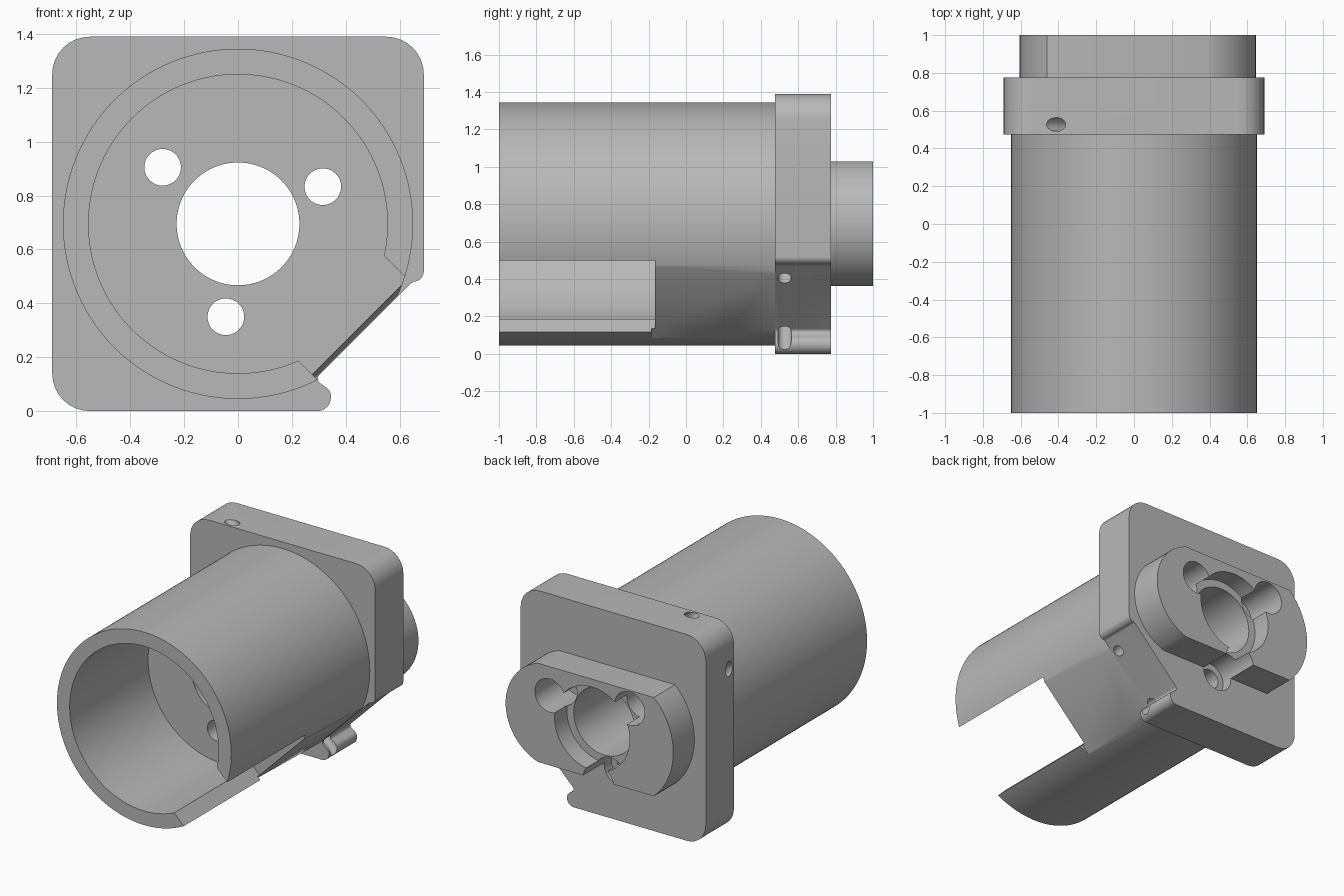
import bpy, bmesh, math
from mathutils import Vector, Matrix

if "Cube" in bpy.data.objects:
    bpy.data.objects.remove(bpy.data.objects["Cube"])

AXIS_Z = 0.695          # height of the tube axis
FLOOR = -0.165          # bottom of the tube bore
R2 = math.sqrt(0.5)

grey = bpy.data.materials.new("machined grey")
grey.use_nodes = True
grey.diffuse_color = (0.48, 0.48, 0.48, 1)
grey.node_tree.nodes["Principled BSDF"].inputs["Base Color"].default_value = (0.48, 0.48, 0.48, 1)


def arc(cx, cz, r, a0, a1, n):
    angles = [math.radians(a0 + (a1 - a0) * i / n) for i in range(n + 1)]
    return [(cx + r * math.cos(a), cz + r * math.sin(a)) for a in angles]


def circle(cx, cz, r, n=96):
    return arc(cx, cz, r, 0, 360, n)[:-1]


def rounded(corners, n=8):
    """Outline from (x, z, radius) corners."""
    out = []
    for i, (x, z, r) in enumerate(corners):
        p = Vector((x, z))
        u = (Vector(corners[i - 1][:2]) - p).normalized()
        v = (Vector(corners[(i + 1) % len(corners)][:2]) - p).normalized()
        half = u.angle(v) / 2
        c = p + (u + v).normalized() * r / math.sin(half)
        a, b = (p + d * r / math.tan(half) - c for d in (u, v))
        a0, a1 = math.atan2(a.y, a.x), math.atan2(b.y, b.x)
        sweep = (a1 - a0 + math.pi) % (2 * math.pi) - math.pi
        out += arc(c.x, c.y, r, math.degrees(a0), math.degrees(a0 + sweep), n)
    return out


def finish(name, bm):
    bmesh.ops.recalc_face_normals(bm, faces=bm.faces)
    mesh = bpy.data.meshes.new(name)
    bm.to_mesh(mesh)
    bm.free()
    mesh.materials.append(grey)
    ob = bpy.data.objects.new(name, mesh)
    bpy.context.collection.objects.link(ob)
    return ob


def prism(name, outline, y0, y1, end_outline=None):
    """Loft an x-z outline along y."""
    bm = bmesh.new()
    a = [bm.verts.new((x, y0, z)) for x, z in outline]
    b = [bm.verts.new((x, y1, z)) for x, z in end_outline or outline]
    bm.faces.new(a)
    bm.faces.new(b[::-1])
    for i in range(len(a)):
        j = (i + 1) % len(a)
        bm.faces.new((a[i], b[i], b[j], a[j]))
    return finish(name, bm)


def tilted_box(t0, t1, n0, n1):
    """Rectangle turned 45 degrees: t runs up the cut face, n points out of it."""
    return [((t + n) * R2, AXIS_Z + (t - n) * R2)
            for t, n in ((t0, n0), (t1, n0), (t1, n1), (t0, n1))]


def combine(target, other, operation):
    mod = target.modifiers.new(operation.lower(), 'BOOLEAN')
    mod.operation, mod.solver, mod.object = operation, 'EXACT', other
    other.hide_render = True
    bpy.context.view_layer.objects.active = target
    bpy.ops.object.modifier_apply(modifier=mod.name)
    bpy.data.objects.remove(other)


# Tube with a slightly tapering flat on its lower side
housing = prism("housing", circle(0, AXIS_Z, 0.65, 160), -1, 0.5)
flat = prism("flat_cutter", tilted_box(-0.5, 0.5, 0.59, 1), FLOOR - 0.02, 0.55,
             tilted_box(-0.5, 0.5, 0.61, 1))
combine(housing, flat, 'DIFFERENCE')

# Square flange with a cut corner ending in two small lobes
flange = prism("flange", rounded([
    (-0.69, 0, 0.14), (0.345, 0, 0.05), (0.345, 0.075, 0.04), (0.285, 0.117, 0.02),
    (0.648, 0.48, 0.03), (0.69, 0.48, 0.04), (0.69, 1.39, 0.14), (-0.69, 1.39, 0.14)]),
    0.475, 0.775)
combine(housing, flange, 'UNION')

# Rear boss: flat top and bottom, rounded ends
boss = prism("rear_boss", arc(0.295, AXIS_Z, 0.35, -72, 72, 32)
             + arc(-0.15, AXIS_Z, 0.455, 133, 227, 32), 0.75, 1)
combine(housing, boss, 'UNION')

# Tube bore and side slot
combine(housing, prism("bore", circle(0, AXIS_Z, 0.555, 160), -1.1, FLOOR), 'DIFFERENCE')
combine(housing, prism("slot", tilted_box(-0.2, 0.3, 0.3, 0.9), -1.1, FLOOR), 'DIFFERENCE')

# Central hole with a shallow rear recess
combine(housing, prism("centre_hole", circle(0, AXIS_Z, 0.228), -0.5, 1.1), 'DIFFERENCE')
combine(housing, prism("recess", circle(0, AXIS_Z, 0.28), 0.87, 1.1), 'DIFFERENCE')

# Three screw holes, counterbored from the rear
for x, z in ((-0.28, 0.905), (0.315, 0.833), (-0.045, 0.35)):
    combine(housing, prism("screw_hole", circle(x, z, 0.068, 48), -0.5, 1.1), 'DIFFERENCE')
    combine(housing, prism("counterbore", circle(x, z, 0.112, 48), 0.7, 1.1), 'DIFFERENCE')

# Two parallel diagonal holes drilled through the flange
for t in (-0.2, 0.2):
    bm = bmesh.new()
    place = (Matrix.Translation((t * R2, 0.527, AXIS_Z + t * R2))
             @ Matrix.Rotation(math.radians(-45), 4, 'Y'))
    bmesh.ops.create_cone(bm, cap_ends=True, segments=32, radius1=0.036, radius2=0.036,
                          depth=3, matrix=place)
    combine(housing, finish("cross_drill", bm), 'DIFFERENCE')

# Smooth curved walls, sharp edges kept
bpy.ops.object.select_all(action='DESELECT')
housing.select_set(True)
bpy.context.view_layer.objects.active = housing
bpy.ops.object.shade_smooth_by_angle(angle=math.radians(25))
